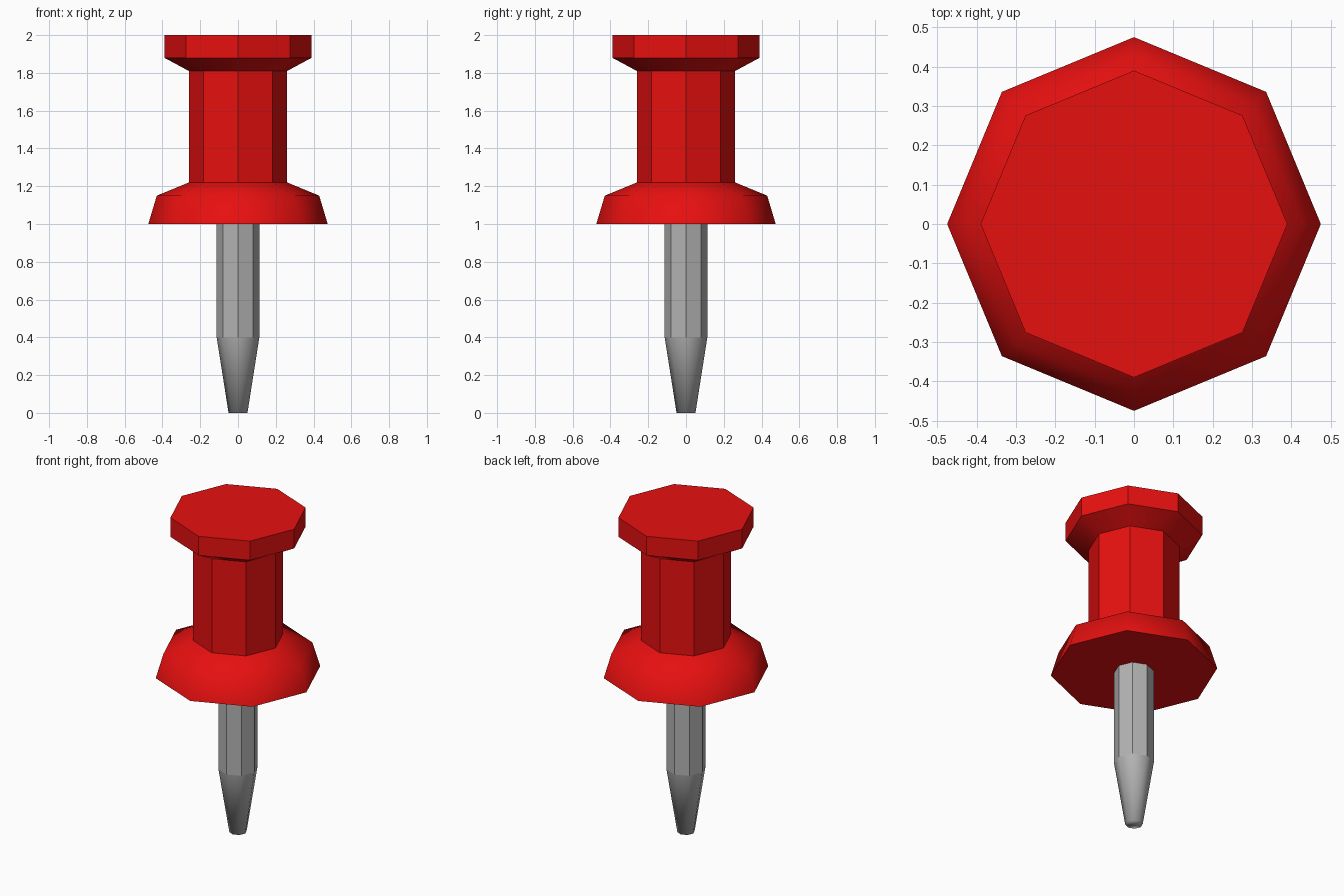
import bpy
import bmesh
from math import cos, sin, pi

SIDES = 8

if "Cube" in bpy.data.objects:
    bpy.data.objects.remove(bpy.data.objects["Cube"], do_unlink=True)


def make_material(name, rgb):
    mat = bpy.data.materials.new(name)
    mat.use_nodes = True
    color = (*rgb, 1)
    mat.diffuse_color = color
    mat.node_tree.nodes["Principled BSDF"].inputs["Base Color"].default_value = color
    return mat


def lathe(name, profile, smooth_bands, mat, smooth_bottom=False):
    """Spin a (radius, height) profile, bottom to top, into a closed octagonal solid."""
    bm = bmesh.new()
    rings = [[bm.verts.new((r * cos(2 * pi * i / SIDES), r * sin(2 * pi * i / SIDES), z))
              for i in range(SIDES)] for r, z in profile]
    for band, (low, high) in enumerate(zip(rings, rings[1:])):
        for i in range(SIDES):
            j = (i + 1) % SIDES
            face = bm.faces.new((low[i], low[j], high[j], high[i]))
            face.smooth = band in smooth_bands
    bm.faces.new(rings[0][::-1]).smooth = smooth_bottom
    bm.faces.new(rings[-1])
    mesh = bpy.data.meshes.new(name)
    bm.to_mesh(mesh)
    bm.free()
    mesh.materials.append(mat)
    obj = bpy.data.objects.new(name, mesh)
    bpy.context.collection.objects.link(obj)
    return obj


red = make_material("red plastic", (0.8, 0.005, 0.005))
grey = make_material("grey metal", (0.45, 0.45, 0.45))

# Handle: domed flange, straight grip, flared cap
lathe("handle",
      [(0.475, 1.0), (0.43, 1.15), (0.26, 1.22), (0.26, 1.81), (0.39, 1.88), (0.39, 2.0)],
      {0, 1, 3}, red)

# Pin: straight shank with a tapered blunt tip
lathe("pin", [(0.05, 0), (0.113, 0.4), (0.113, 1.0)], {0}, grey, smooth_bottom=True)
